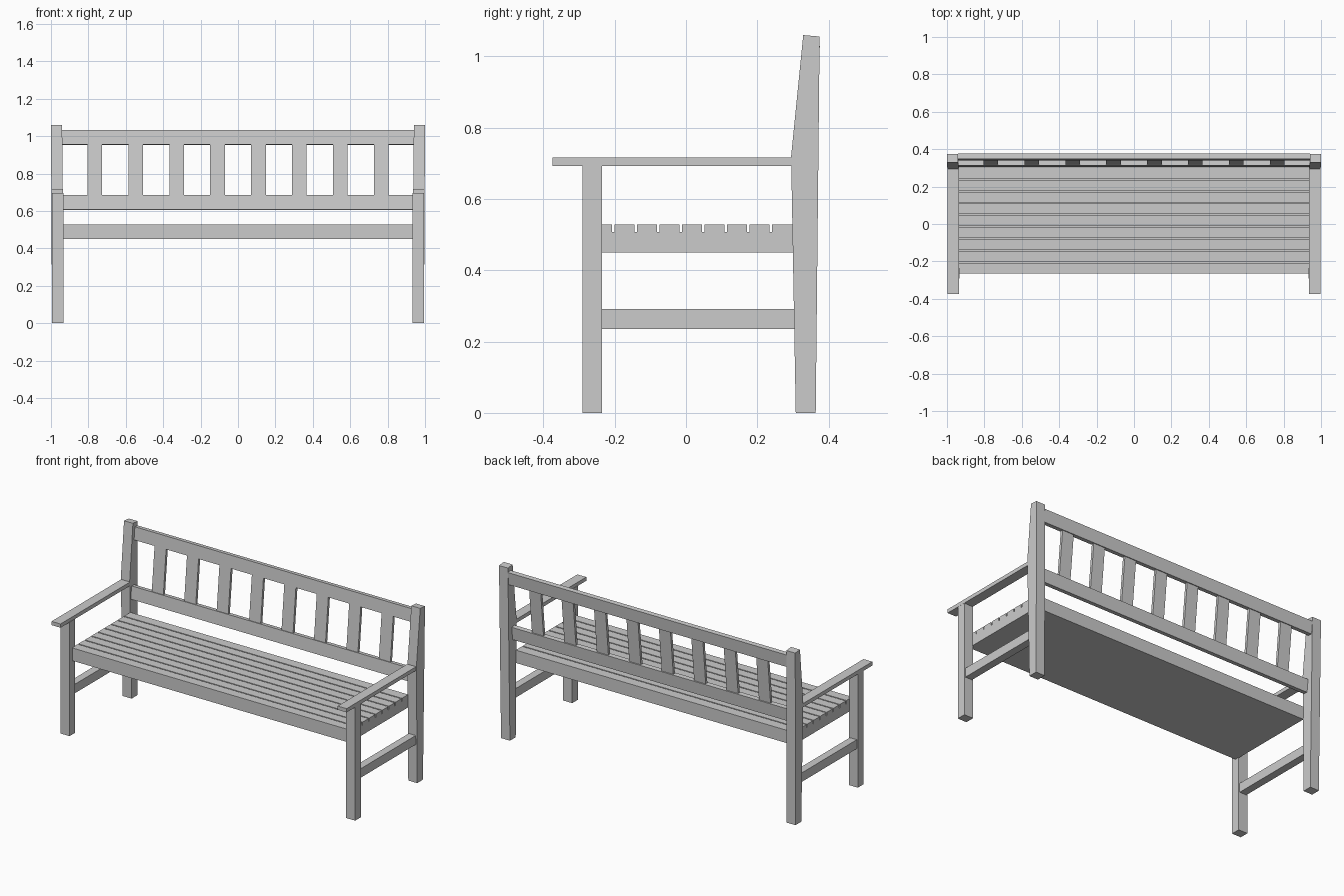
import bpy, bmesh

if "Cube" in bpy.data.objects:
    bpy.data.objects.remove(bpy.data.objects["Cube"])

SLOPE = 0.1  # backward lean of the backrest


def prism(name, pts, x0, x1, mirror=False, lean=0.0):
    """Extrude a (y, z) profile along x; lean shifts x with height."""
    bm = bmesh.new()
    a = [bm.verts.new((x0 + lean * z, y, z)) for y, z in pts]
    b = [bm.verts.new((x1 + lean * z, y, z)) for y, z in pts]
    bm.faces.new(a)
    bm.faces.new(b[::-1])
    n = len(pts)
    for i in range(n):
        j = (i + 1) % n
        bm.faces.new((a[i], b[i], b[j], a[j]))
    bmesh.ops.recalc_face_normals(bm, faces=bm.faces)
    me = bpy.data.meshes.new(name)
    bm.to_mesh(me)
    bm.free()
    ob = bpy.data.objects.new(name, me)
    bpy.context.collection.objects.link(ob)
    if mirror:
        ob.modifiers.new("Mirror", 'MIRROR')
    return ob


def rect(y0, y1, z0, z1):
    return [(y0, z0), (y1, z0), (y1, z1), (y0, z1)]


def tilted(inset, thick, z0, z1):
    """Board profile leaning back, measured from the backrest front plane."""
    def front(z):
        return 0.313 + SLOPE * (z - 0.685) + inset
    drop = thick * SLOPE
    return [(front(z0), z0), (front(z0) + thick, z0 - drop),
            (front(z1) + thick, z1 - drop), (front(z1), z1)]


# Side frames, mirrored left/right
prism("front_legs", rect(-0.291, -0.236, 0, 0.695), 0.934, 0.995, True)
prism("back_legs", [(0.308, 0), (0.364, 0), (0.375, 1.056), (0.329, 1.06), (0.295, 0.72)],
      0.934, 0.994, True, lean=0.0057)
prism("armrests", rect(-0.375, 0.297, 0.693, 0.716), 0.936, 0.996, True)
prism("side_stretchers", rect(-0.24, 0.307, 0.236, 0.291), 0.941, 0.988, True)

# Seat: solid base with slats separated by grooves
top, groove, half = 0.528, 0.508, 0.0035
seat = [(0.302, 0.45), (-0.264, 0.45), (-0.264, top)]
for i in range(8):
    y = -0.204 + i * 0.0632
    seat += [(y - half, top), (y - half, groove), (y + half, groove), (y + half, top)]
seat.append((0.302, top))
prism("seat", seat, -0.938, 0.938)

# Backrest rails and upright slats
prism("top_rail", tilted(0, 0.028, 0.955, 1.032), -0.942, 0.942)
prism("lower_rail", tilted(0, 0.028, 0.607, 0.685), -0.942, 0.942)
for i in range(8):
    x = (i - 3.5) * 0.219
    prism(f"back_slat_{i + 1}", tilted(0.006, 0.016, 0.675, 0.965), x - 0.039, x + 0.039)
